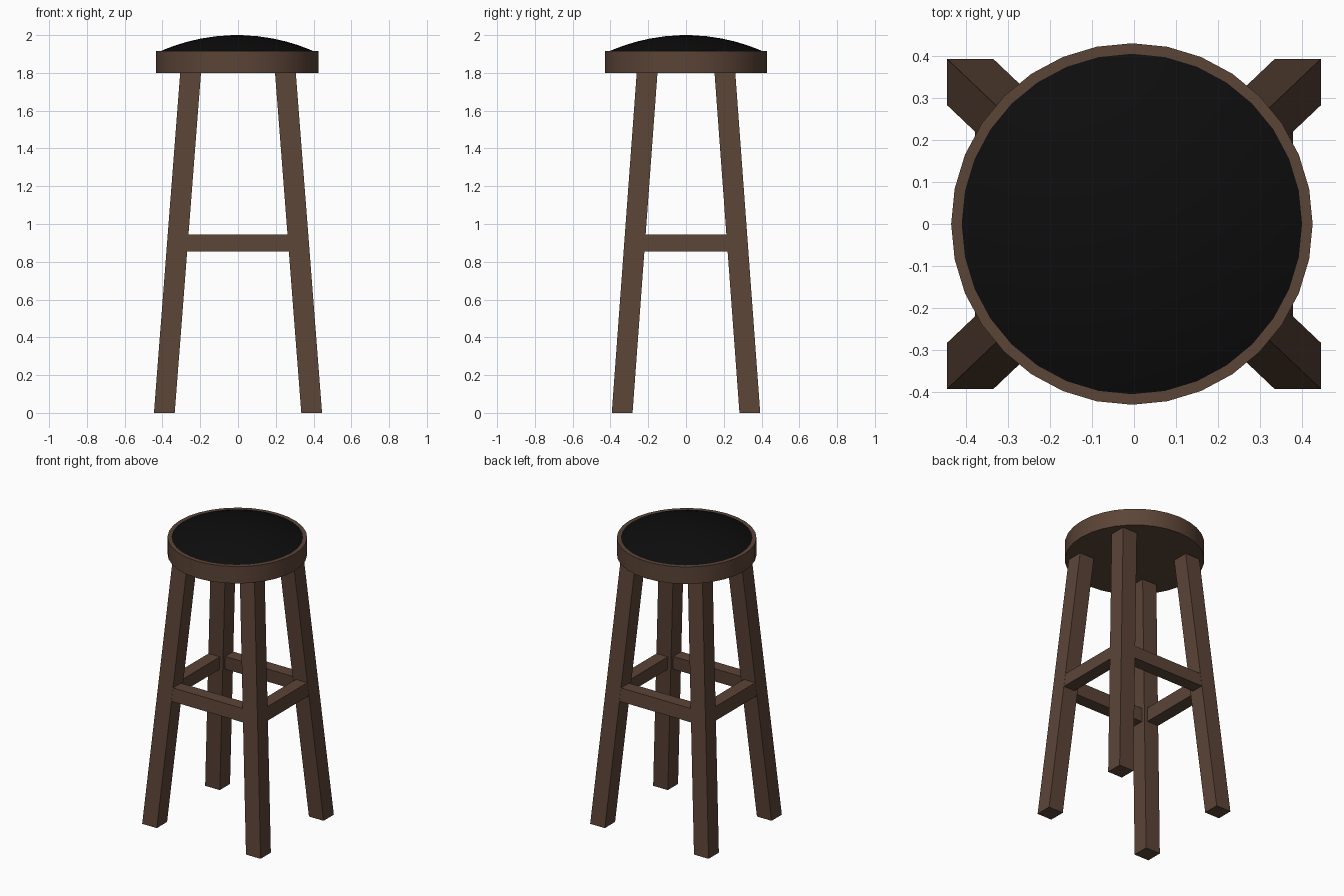
import bpy, math

if "Cube" in bpy.data.objects:
    bpy.data.objects.remove(bpy.data.objects["Cube"])


def material(name, rgb):
    m = bpy.data.materials.new(name)
    m.diffuse_color = (*rgb, 1)
    m.use_nodes = True
    m.node_tree.nodes["Principled BSDF"].inputs["Base Color"].default_value = m.diffuse_color
    return m


WOOD = material("brown wood", (0.105, 0.058, 0.038))
PAD = material("black leather", (0.004, 0.004, 0.004))


def add_mesh(name, verts, faces, mat):
    me = bpy.data.meshes.new(name)
    me.from_pydata(verts, [], faces)
    me.materials.append(mat)
    ob = bpy.data.objects.new(name, me)
    bpy.context.collection.objects.link(ob)
    return ob


def lathe(name, profile, mat, cap_bottom, cx=-0.005, n=32):
    """Revolve (radius, z) points, listed bottom to top, and close the ends."""
    verts = [(cx + r * math.cos(2 * math.pi * i / n), r * math.sin(2 * math.pi * i / n), z)
             for r, z in profile for i in range(n)]
    faces = [(k * n + i, k * n + (i + 1) % n, (k + 1) * n + (i + 1) % n, (k + 1) * n + i)
             for k in range(len(profile) - 1) for i in range(n)]
    last = (len(profile) - 1) * n
    faces.append(tuple(range(last, last + n)))
    if cap_bottom:
        faces.append(tuple(reversed(range(n))))
    ob = add_mesh(name, verts, faces, mat)
    bpy.context.view_layer.objects.active = ob
    ob.select_set(True)
    bpy.ops.object.shade_smooth_by_angle(angle=math.radians(40))
    ob.select_set(False)
    return ob


def prism(name, a, b, mat):
    """Box-like solid between two quads with matching corners."""
    faces = [(3, 2, 1, 0), (4, 5, 6, 7)]
    faces += [(i, (i + 1) % 4, (i + 1) % 4 + 4, i + 4) for i in range(4)]
    ob = add_mesh(name, a + b, faces, mat)
    import bmesh
    bm = bmesh.new()
    bm.from_mesh(ob.data)
    bmesh.ops.recalc_face_normals(bm, faces=bm.faces)
    bm.to_mesh(ob.data)
    bm.free()
    return ob


def leg_centre(z):
    t = z / 1.8
    return 0.39 - 0.139 * t, 0.338 - 0.132 * t


H = 0.055  # half the leg thickness


# Splayed legs, cut level at floor and seat
def leg_section(sx, sy, z):
    x, y = leg_centre(z)
    return [(sx * x + dx * H, sy * y + dy * H, z)
            for dx, dy in ((-1, -1), (1, -1), (1, 1), (-1, 1))]


for sx, side in ((-1, "left"), (1, "right")):
    for sy, end in ((-1, "front"), (1, "back")):
        prism(f"{end}_{side}_leg", leg_section(sx, sy, 0), leg_section(sx, sy, 1.81), WOOD)

# Stretchers, flush with the outer leg faces and leaning with them
W, Z0, Z1 = 0.085, 0.855, 0.945


def bar_section(s, axis, end):
    pts = []
    for z, inset in ((Z0, 0), (Z1, 0), (Z1, W), (Z0, W)):
        x, y = leg_centre(z)
        if axis == "x":
            pts.append((end * x, s * (y + H - 0.001 - inset), z))
        else:
            pts.append((s * (x + H - 0.001 - inset), end * y, z))
    return pts


for s, axis, name in ((-1, "x", "front"), (1, "x", "back"), (-1, "y", "left"), (1, "y", "right")):
    prism(f"{name}_stretcher", bar_section(s, axis, -1), bar_section(s, axis, 1), WOOD)

# Round wooden seat
lathe("seat", [(0.43, 1.8), (0.43, 1.915)], WOOD, True)

# Domed cushion: shallow spherical cap
R = 1.007
cap = [(r, 2.0 - R + math.sqrt(R * R - r * r)) for r in (0.406, 0.37, 0.32, 0.26, 0.19, 0.11, 0.03)]
lathe("cushion", [(0.406, 1.905)] + cap, PAD, False)
